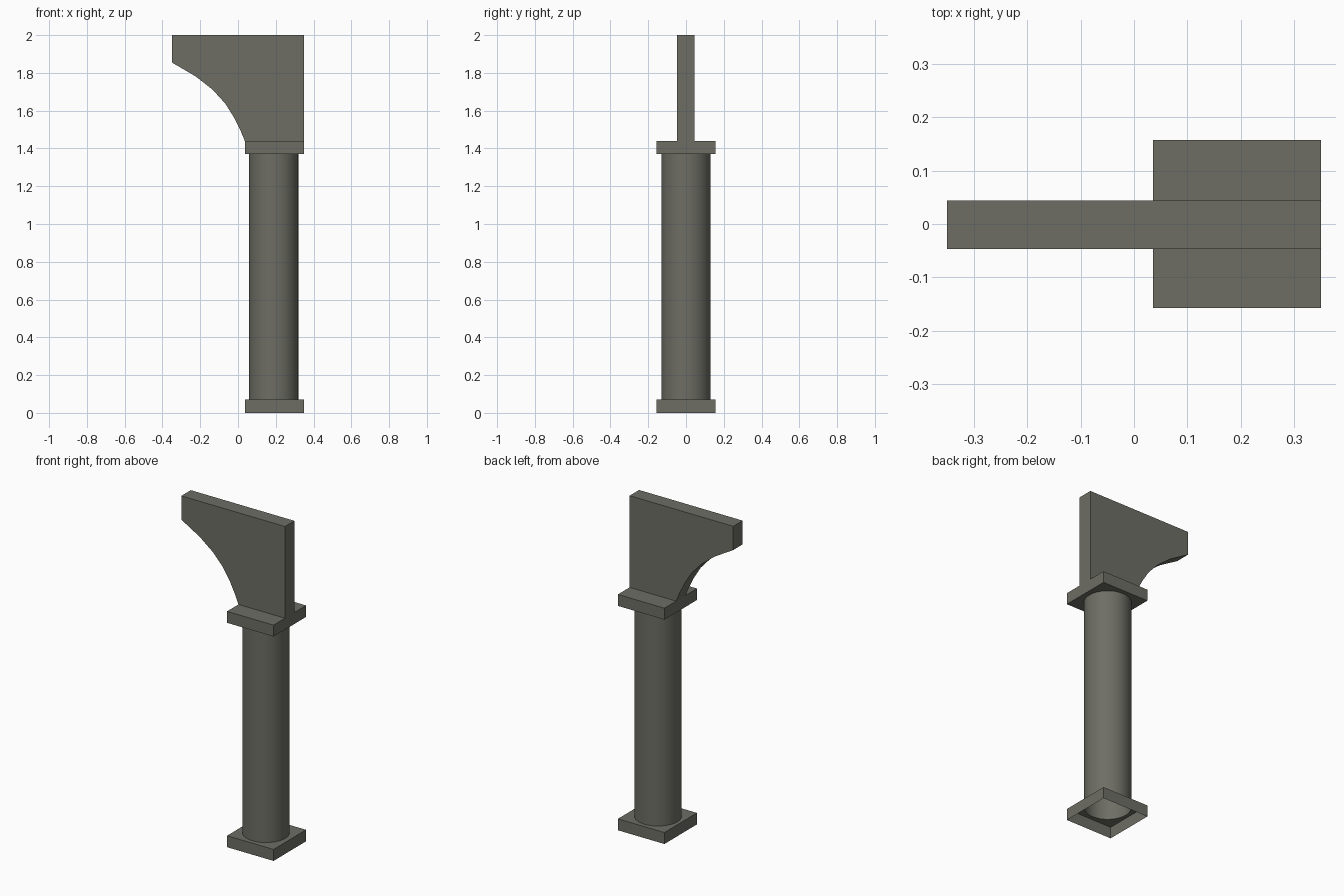
import bpy, bmesh, math

if "Cube" in bpy.data.objects:
    bpy.data.objects.remove(bpy.data.objects["Cube"])

stone = bpy.data.materials.new("grey_stone")
stone.diffuse_color = (0.155, 0.155, 0.13, 1)
stone.use_nodes = True
stone.node_tree.nodes["Principled BSDF"].inputs["Base Color"].default_value = stone.diffuse_color

CX, R, H = 0.193, 0.131, 0.157   # column axis, shaft radius, plate half-width
SX = 0.189
N = 32


def finish(name, bm):
    me = bpy.data.meshes.new(name)
    bm.to_mesh(me)
    bm.free()
    me.materials.append(stone)
    ob = bpy.data.objects.new(name, me)
    bpy.context.collection.objects.link(ob)
    return ob


def circle(bm, z):
    return [bm.verts.new((SX + R * math.cos(2 * math.pi * i / N),
                          R * math.sin(2 * math.pi * i / N), z)) for i in range(N)]


def square(bm, z):
    # corners at 45, 135, 225, 315 degrees
    return [bm.verts.new((CX + sx * H, sy * H, z))
            for sx, sy in ((1, 1), (-1, 1), (-1, -1), (1, -1))]


def walls(bm, a, b):
    n = len(a)
    for i in range(n):
        bm.faces.new((a[i], a[(i + 1) % n], b[(i + 1) % n], b[i]))


def holed_face(bm, sq, ring, up):
    # square face with a round hole, split into four at the corners
    q = N // 4
    for k in range(4):
        s = N // 8 + k * q
        arc = [ring[(s + i) % N] for i in range(q + 1)]
        f = [sq[k], sq[(k + 1) % 4]] + arc[::-1]
        bm.faces.new(f if up else f[::-1])


# plinth: thin shell open underneath, hole where the hollow shaft stands
bm = bmesh.new()
lo, hi = square(bm, 0), square(bm, 0.07)
walls(bm, lo, hi)
holed_face(bm, hi, circle(bm, 0.07), True)
finish("plinth", bm)

# capital plate: closed on top
bm = bmesh.new()
lo, hi = square(bm, 1.37), square(bm, 1.44)
walls(bm, lo, hi)
bm.faces.new(hi)
holed_face(bm, lo, circle(bm, 1.37), False)
finish("capital", bm)

# round hollow shaft
bm = bmesh.new()
walls(bm, circle(bm, 0.07), circle(bm, 1.37))
for f in bm.faces:
    f.smooth = True
finish("shaft", bm)

# bracket with curved underside, extruded along y
profile = [(0.35, 1.44), (0.35, 2.0), (-0.35, 2.0), (-0.35, 1.855),
           (-0.225, 1.782), (-0.135, 1.712), (-0.067, 1.637),
           (-0.02, 1.562), (0.013, 1.495), (0.036, 1.44)]
bm = bmesh.new()
front = [bm.verts.new((x, -0.047, z)) for x, z in profile]
back = [bm.verts.new((x, 0.044, z)) for x, z in profile]
walls(bm, front, back)
bm.faces.new(front)
bm.faces.new(back[::-1])
bmesh.ops.recalc_face_normals(bm, faces=bm.faces[:])
finish("bracket", bm)
